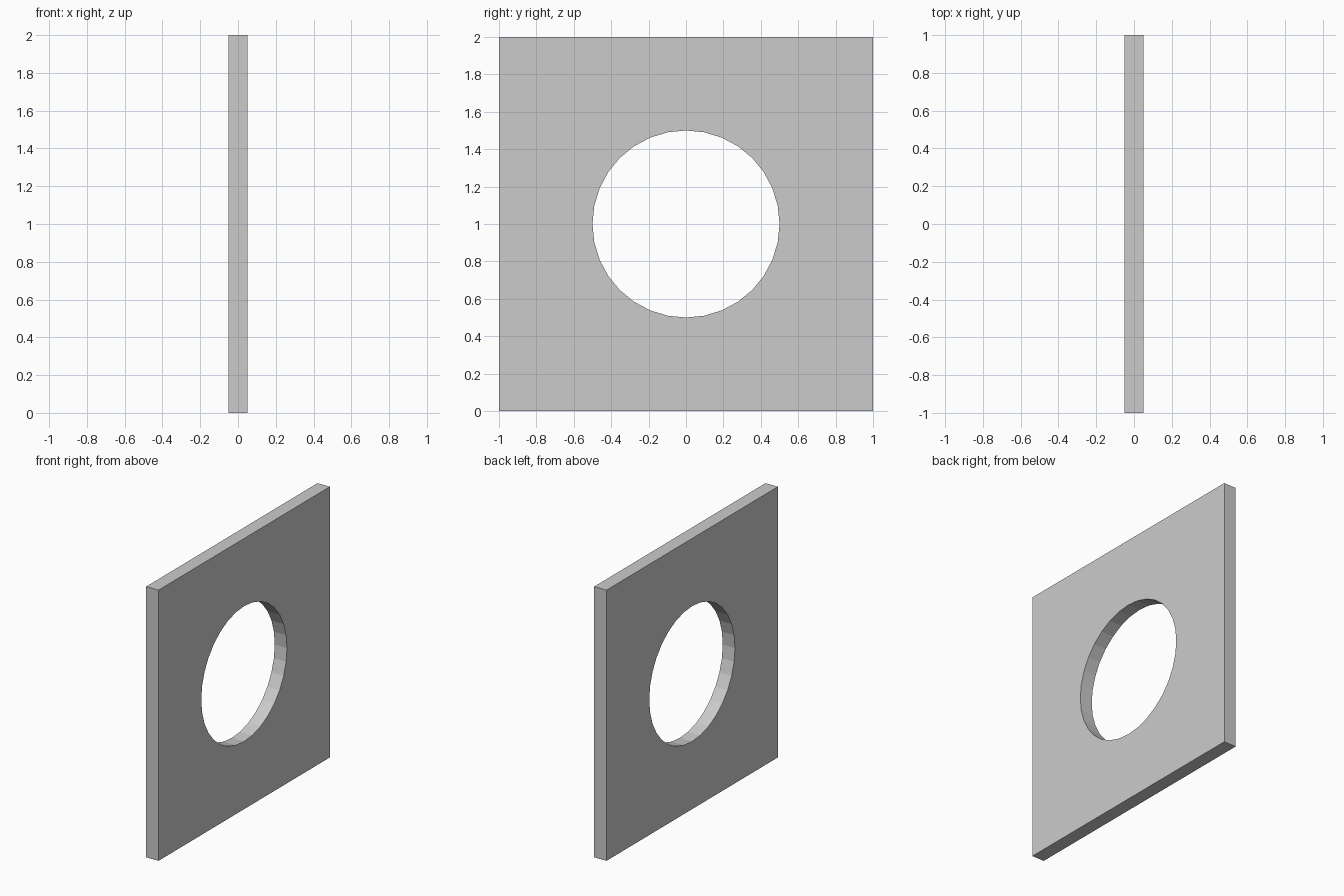
import bpy
from math import pi

if "Cube" in bpy.data.objects:
    bpy.data.objects.remove(bpy.data.objects["Cube"])

# Square upright plate
bpy.ops.mesh.primitive_cube_add(size=1, location=(0, 0, 1))
plate = bpy.context.object
plate.name = "plate_with_round_hole"
plate.scale = (0.1, 2, 2)
bpy.ops.object.transform_apply(location=False, rotation=False, scale=True)

# Round cutter through the middle
bpy.ops.mesh.primitive_cylinder_add(vertices=32, radius=0.5, depth=1,
                                    location=(0, 0, 1), rotation=(0, pi / 2, 0))
cutter = bpy.context.object
cutter.name = "hole_cutter"
cutter.hide_render = True

# Cut the hole, then discard the cutter
cut = plate.modifiers.new("hole", 'BOOLEAN')
cut.operation = 'DIFFERENCE'
cut.solver = 'EXACT'
cut.object = cutter
bpy.context.view_layer.objects.active = plate
bpy.ops.object.modifier_apply(modifier=cut.name)
bpy.data.objects.remove(cutter)
